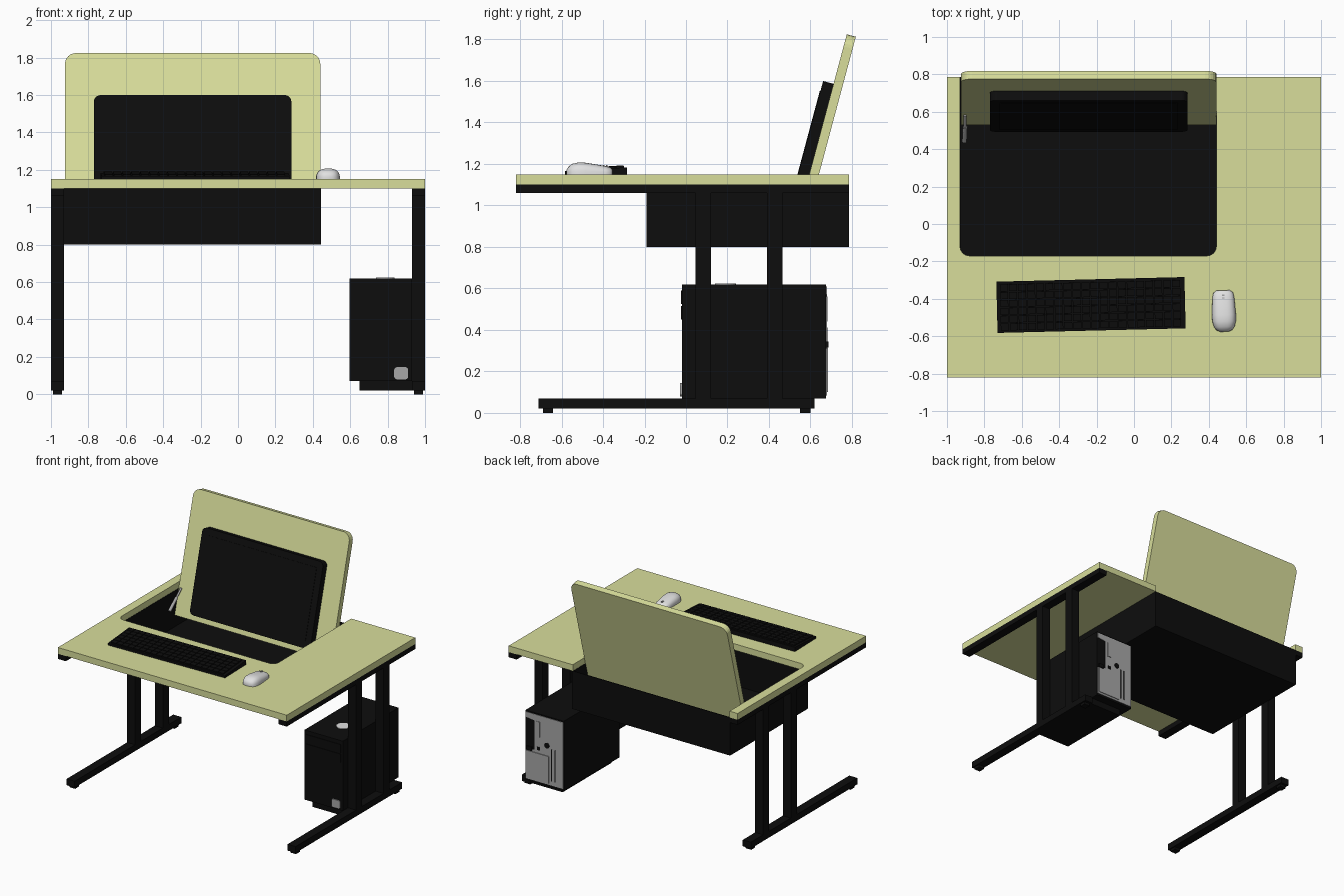
import bpy, bmesh, math
from mathutils import Matrix, Vector

if "Cube" in bpy.data.objects:
    bpy.data.objects.remove(bpy.data.objects["Cube"])


def mat(name, r, g, b):
    m = bpy.data.materials.new(name)
    m.diffuse_color = (r, g, b, 1)
    m.use_nodes = True
    m.node_tree.nodes["Principled BSDF"].inputs["Base Color"].default_value = m.diffuse_color
    return m


WOOD = mat("pale_green_laminate", 0.69, 0.73, 0.33)
BLACK = mat("black", 0.004, 0.004, 0.004)
GREY = mat("metal_grey", 0.39, 0.39, 0.39)
LIGHT = mat("light_grey", 0.75, 0.75, 0.75)

YZ = Matrix(((0, 0, 1, 0), (1, 0, 0, 0), (0, 1, 0, 0), (0, 0, 0, 1)))   # profile in y,z
XZ = Matrix(((1, 0, 0, 0), (0, 0, 1, 0), (0, 1, 0, 0), (0, 0, 0, 1)))   # profile in x,z
FLAT = Matrix.Identity(4)


def finish(name, bm, m):
    bmesh.ops.recalc_face_normals(bm, faces=bm.faces[:])
    me = bpy.data.meshes.new(name)
    bm.to_mesh(me)
    bm.free()
    me.materials.append(m)
    ob = bpy.data.objects.new(name, me)
    bpy.context.collection.objects.link(ob)
    return ob


def add_prism(bm, pts, w0, w1, mx=FLAT):
    a = [bm.verts.new(mx @ Vector((u, v, w0))) for u, v in pts]
    b = [bm.verts.new(mx @ Vector((u, v, w1))) for u, v in pts]
    bm.faces.new(a[::-1])
    bm.faces.new(b)
    n = len(pts)
    for i in range(n):
        bm.faces.new((a[i], a[(i + 1) % n], b[(i + 1) % n], b[i]))


def prism(name, pts, w0, w1, m, mx=FLAT):
    bm = bmesh.new()
    add_prism(bm, pts, w0, w1, mx)
    return finish(name, bm, m)


def rect(x0, x1, y0, y1):
    return [(x0, y0), (x1, y0), (x1, y1), (x0, y1)]


def box(name, x, y, z, m):
    return prism(name, rect(*x, *y), z[0], z[1], m)


def arc(cx, cy, r, a0, a1, n=6):
    return [(cx + r * math.cos(math.radians(a0 + (a1 - a0) * i / n)),
             cy + r * math.sin(math.radians(a0 + (a1 - a0) * i / n))) for i in range(n + 1)]


def rounded(x0, x1, y0, y1, r, top_only=False):
    low = [(x0, y0), (x1, y0)] if top_only else (
        arc(x0 + r, y0 + r, r, 180, 270) + arc(x1 - r, y0 + r, r, 270, 360))
    return low + arc(x1 - r, y1 - r, r, 0, 90) + arc(x0 + r, y1 - r, r, 90, 180)


# Desk top with a round-cornered bay open at the back
bay = arc(0.39, -0.12, 0.05, 360, 270) + arc(-0.88, -0.12, 0.05, 270, 180)
prism("desk_top", [(-1, 0.785), (-1, -0.82), (1, -0.82), (1, 0.785), (0.44, 0.785)]
      + bay + [(-0.93, 0.785)], 1.10, 1.15, WOOD)

# Hollow tray under the bay
bm = bmesh.new()
add_prism(bm, rect(-0.935, 0.445, -0.19, 0.785), 0.80, 1.10)
bm.normal_update()
top = max(bm.faces, key=lambda f: f.calc_center_median().z)
bmesh.ops.inset_region(bm, faces=[top], thickness=0.01)
ext = bmesh.ops.extrude_discrete_faces(bm, faces=[top])
bmesh.ops.translate(bm, verts=ext["faces"][0].verts[:], vec=(0, 0, -0.285))
finish("storage_tray", bm, BLACK)

# Raised lid and the monitor fixed to it, both leaning back 15 degrees
LEAN = Matrix.Translation((0, 0.53, 0.91)) @ Matrix.Rotation(math.radians(75), 4, 'X')
prism("lid", rounded(-0.925, 0.44, 0, 0.947, 0.06, True), -0.045, 0, WOOD, LEAN)
prism("monitor_body", rounded(-0.77, 0.285, 0.05, 0.70, 0.035), 0, 0.052, BLACK, LEAN)
prism("monitor_screen", rounded(-0.72, 0.235, 0.10, 0.65, 0.01), 0.052, 0.055, BLACK, LEAN)


# Lid gas strut
def rod(name, p, q, r, m):
    d = Vector(q) - Vector(p)
    bm = bmesh.new()
    bmesh.ops.create_cone(bm, cap_ends=True, segments=16, radius1=r, radius2=r, depth=d.length)
    mx = Matrix.Translation((Vector(p) + Vector(q)) / 2) @ d.to_track_quat('Z', 'Y').to_matrix().to_4x4()
    bmesh.ops.transform(bm, matrix=mx, verts=bm.verts[:])
    return finish(name, bm, m)


rod("strut_cylinder", (-0.907, 0.44, 0.98), (-0.903, 0.52, 1.055), 0.012, GREY)
rod("strut_rod", (-0.903, 0.52, 1.055), (-0.903, 0.58, 1.11), 0.008, GREY)

# Leg frames
for side, x in (("left", (-1, -0.93)), ("right", (0.93, 1))):
    box(side + "_top_rail", x, (-0.82, 0.785), (1.06, 1.10), BLACK)
    box(side + "_foot_bar", x, (-0.71, 0.62), (0.02, 0.07), BLACK)
    for n, y in (("front", 0.045), ("rear", 0.39)):
        box(f"{side}_{n}_column", x, (y, y + 0.075), (0.07, 1.06), BLACK)
    for n, y in (("front", -0.69), ("rear", 0.55)):
        box(f"{side}_{n}_pad", (x[0] + 0.01, x[1] - 0.01), (y, y + 0.05), (0, 0.02), BLACK)

# Computer case on its support
box("computer_case", (0.595, 0.93), (-0.02, 0.675), (0.07, 0.62), BLACK)
box("computer_support", (0.65, 0.93), (0.0, 0.61), (0.02, 0.07), BLACK)
for i, z in enumerate((0.45, 0.525)):
    box(f"drive_bay_{i}", (0.61, 0.915), (-0.025, -0.02), (z, z + 0.065), BLACK)
prism("power_button", rounded(0.835, 0.91, 0.08, 0.145, 0.015), -0.028, -0.02, GREY, XZ)
prism("case_top_disc", arc(0.787, 0.19, 0.05, 0, 345, 23), 0.62, 0.624, LIGHT)

# Case back panel with a notch for the ports
prism("back_panel", [(0.60, 0.085), (0.925, 0.085), (0.925, 0.31), (0.85, 0.33), (0.85, 0.56),
                     (0.925, 0.57), (0.925, 0.61), (0.60, 0.61)], 0.675, 0.679, GREY, XZ)
prism("port_block", rect(0.87, 0.915, 0.315, 0.345), 0.675, 0.687, BLACK, XZ)
prism("back_lower_plate", rect(0.72, 0.915, 0.10, 0.31), 0.679, 0.685, GREY, XZ)
prism("back_upper_slot", rect(0.80, 0.83, 0.44, 0.56), 0.679, 0.683, GREY, XZ)
prism("back_round_port", arc(0.74, 0.39, 0.022, 0, 330, 11), 0.679, 0.682, BLACK, XZ)
prism("back_small_port", rect(0.80, 0.825, 0.335, 0.36), 0.679, 0.682, BLACK, XZ)
for i, x in enumerate((0.665, 0.695)):
    prism(f"back_slot_{i}", rect(x, x + 0.006, 0.12, 0.37), 0.679, 0.681, BLACK, XZ)

# Keyboard: wedge base with rows of keys
KB = Matrix.Translation((-0.23, -0.433, 1.15)) @ Matrix.Rotation(math.radians(1.4), 4, 'Z')
prism("keyboard_base", [(-0.137, 0), (0.137, 0), (0.137, 0.034), (-0.137, 0.016)],
      -0.503, 0.503, BLACK, KB @ YZ)
bm = bmesh.new()
slope = KB @ Matrix.Translation((0, 0, 0.025)) @ Matrix.Rotation(math.atan(0.018 / 0.274), 4, 'X')
for row in range(6):
    for col in range(20):
        x, y = -0.485 + col * 0.0485, -0.125 + row * 0.042
        add_prism(bm, rect(x, x + 0.043, y, y + 0.037), -0.002, 0.009, slope)
finish("keyboard_keys", bm, BLACK)

# Mouse: domed sections lofted along its length
MS = Matrix.Translation((0.48, -0.465, 1.15)) @ Matrix.Rotation(math.radians(2), 4, 'Z')
bm = bmesh.new()
rings = []
for y, w, h in ((-0.111, 0.022, 0.022), (-0.102, 0.042, 0.036), (-0.085, 0.055, 0.050),
                (-0.055, 0.063, 0.057), (-0.02, 0.064, 0.056), (0.03, 0.061, 0.048),
                (0.075, 0.058, 0.040), (0.098, 0.052, 0.034), (0.110, 0.036, 0.024)):
    ring = []
    for i in range(17):
        a = math.pi * i / 16
        c, s = math.cos(a), math.sin(a)
        ring.append(bm.verts.new(MS @ Vector((w * math.copysign(abs(c) ** 0.75, c), y, h * max(s, 0) ** 0.75))))
    rings.append(ring)
for r, q in zip(rings, rings[1:]):
    for i in range(17):
        bm.faces.new((r[i], r[(i + 1) % 17], q[(i + 1) % 17], q[i]))
bm.faces.new(rings[0])
bm.faces.new(rings[-1])
mouse = finish("mouse", bm, LIGHT)
bpy.context.view_layer.objects.active = mouse
mouse.select_set(True)
bpy.ops.object.shade_smooth_by_angle(angle=math.radians(45))
for i, y in enumerate((0.066, 0.08)):
    prism(f"mouse_wheel_{i}", rect(-0.007, 0.007, y, y + 0.007), 0.03, 0.044, GREY, MS)
